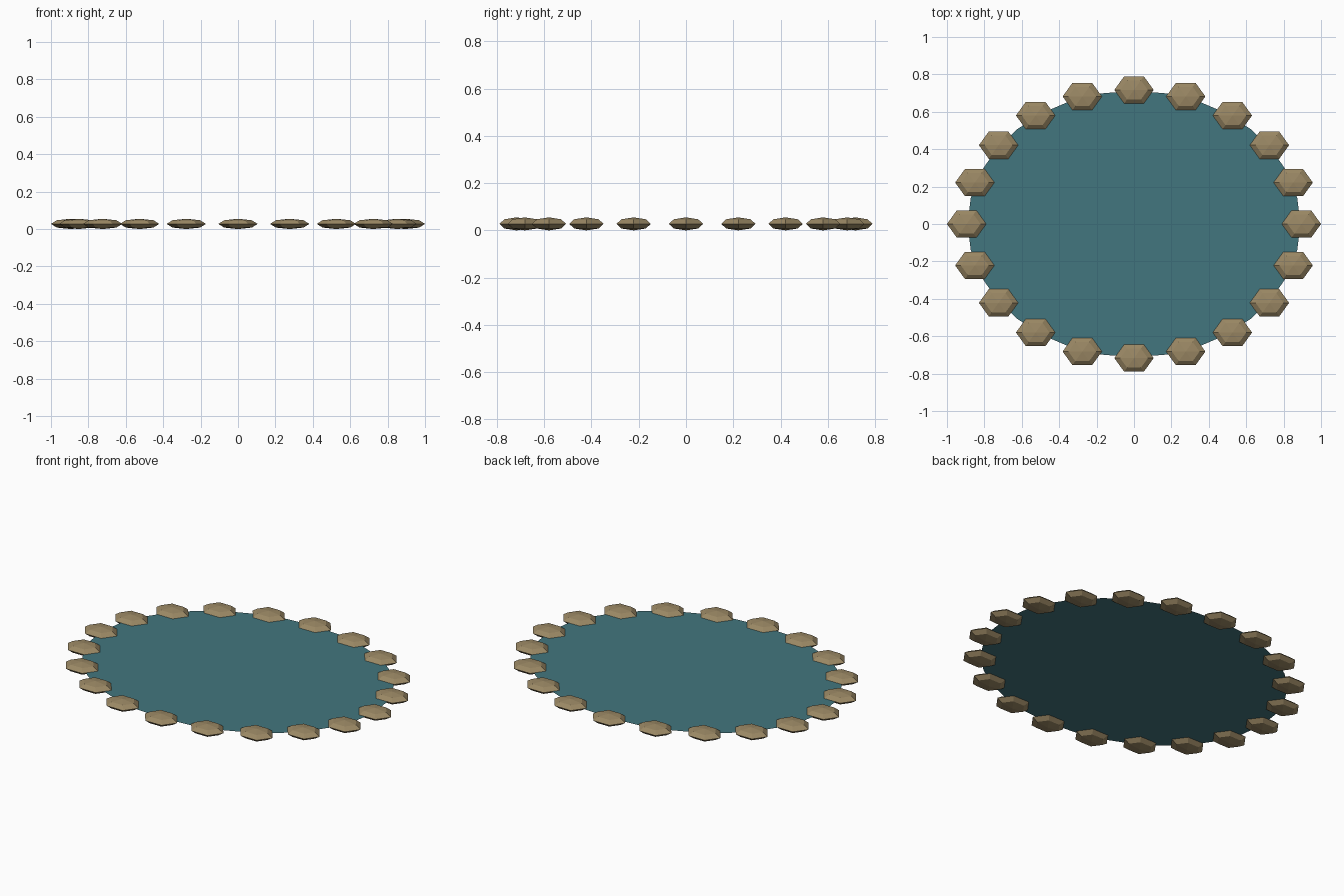
import bpy, bmesh, math
from mathutils import Matrix

if "Cube" in bpy.data.objects:
    bpy.data.objects.remove(bpy.data.objects["Cube"])


def material(name, color):
    m = bpy.data.materials.new(name)
    m.diffuse_color = (*color, 1)
    m.use_nodes = True
    m.node_tree.nodes["Principled BSDF"].inputs["Base Color"].default_value = m.diffuse_color
    return m


def add_object(name, bm, mat):
    mesh = bpy.data.meshes.new(name)
    bm.to_mesh(mesh)
    bm.free()
    mesh.materials.append(mat)
    obj = bpy.data.objects.new(name, mesh)
    bpy.context.collection.objects.link(obj)
    return obj


water_mat = material("water", (0.055, 0.18, 0.21))
stone_mat = material("stone", (0.33, 0.25, 0.13))
MID = 0.0275

# water surface: a flat elliptical sheet
bm = bmesh.new()
bmesh.ops.create_circle(bm, cap_ends=True, segments=32, radius=1,
                        matrix=Matrix.Translation((0, 0, MID)) @ Matrix.Diagonal((0.89, 0.712, 1, 1)))
for f in bm.faces:
    if f.normal.z < 0:
        f.normal_flip()
add_object("water", bm, water_mat)

# one flattened six-sided stone, a corner pointing along x
bm = bmesh.new()
bmesh.ops.create_uvsphere(bm, u_segments=6, v_segments=4, radius=1)
bmesh.ops.rotate(bm, verts=bm.verts, matrix=Matrix.Rotation(math.pi / 2, 3, 'Z'))
bmesh.ops.scale(bm, verts=bm.verts, vec=(0.105, 0.084, MID))
first = add_object("stone_01", bm, stone_mat)

# ring of stones around the rim
COUNT = 20
for i in range(COUNT):
    stone = first
    if i:
        stone = bpy.data.objects.new(f"stone_{i + 1:02d}", first.data)
        bpy.context.collection.objects.link(stone)
    a = 2 * math.pi * i / COUNT
    stone.location = (0.895 * math.cos(a), 0.717 * math.sin(a), MID)
